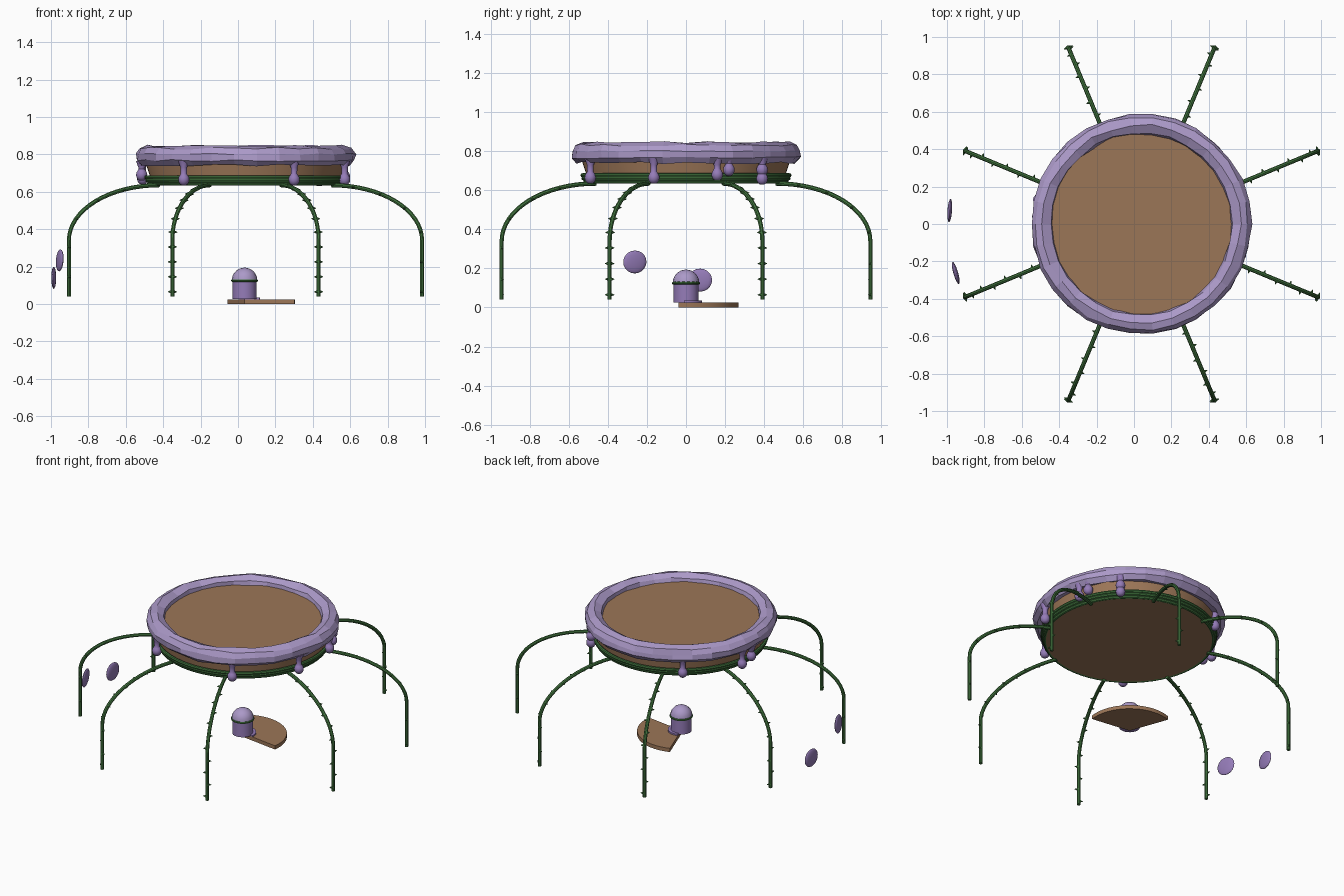
import bpy, bmesh, math, random
from mathutils import Matrix, Vector

random.seed(4)
if "Cube" in bpy.data.objects:
    bpy.data.objects.remove(bpy.data.objects["Cube"])

CX = 0.04  # x of the main axis


def material(name, rgb):
    m = bpy.data.materials.new(name)
    m.use_nodes = True
    m.diffuse_color = (*rgb, 1)
    m.node_tree.nodes["Principled BSDF"].inputs["Base Color"].default_value = (*rgb, 1)
    return m


BROWN = material("cake brown", (0.33, 0.18, 0.095))
GREEN = material("vine green", (0.055, 0.18, 0.05))
LILAC = material("pale lilac", (0.41, 0.32, 0.58))
PURPLE = material("purple", (0.30, 0.20, 0.48))


def finish(bm, name, mat, loc=(0, 0, 0), smooth=True):
    bmesh.ops.recalc_face_normals(bm, faces=bm.faces)
    me = bpy.data.meshes.new(name)
    bm.to_mesh(me)
    bm.free()
    me.materials.append(mat)
    ob = bpy.data.objects.new(name, me)
    ob.location = loc
    bpy.context.collection.objects.link(ob)
    if smooth:
        bpy.ops.object.select_all(action='DESELECT')
        ob.select_set(True)
        bpy.context.view_layer.objects.active = ob
        bpy.ops.object.shade_smooth_by_angle(angle=math.radians(40))
    return ob


def lathe(name, profile, mat, loc, segs=48, closed=False, jitter=0, smooth=True):
    """Revolve (radius, z) points; open profiles get flat caps."""
    bm = bmesh.new()
    rings = []
    for r, z in profile:
        ring = []
        for i in range(segs):
            a = math.tau * i / segs
            rr = r + random.uniform(-jitter, jitter)
            ring.append(bm.verts.new((rr * math.cos(a), rr * math.sin(a),
                                      z + random.uniform(-jitter, jitter))))
        rings.append(ring)
    pairs = list(zip(rings, rings[1:]))
    if closed:
        pairs.append((rings[-1], rings[0]))
    else:
        bm.faces.new(rings[0])
        bm.faces.new(rings[-1])
    for a, b in pairs:
        for i in range(segs):
            j = (i + 1) % segs
            bm.faces.new((a[i], a[j], b[j], b[i]))
    return finish(bm, name, mat, loc, smooth)


def hoop(name, radius, z, tube, loc, segs=64):
    pts = [(radius + tube * math.cos(math.tau * k / 8),
            z + tube * math.sin(math.tau * k / 8)) for k in range(8)]
    return lathe(name, pts, GREEN, loc, segs, closed=True)


def wedge(name, radius, z0, z1, mat, start=-8, end=110, n=20):
    """Pie slice with its tip on the post axis."""
    bm = bmesh.new()
    pts = [(0, 0)]
    for i in range(n + 1):
        a = math.radians(start + (end - start) * i / n)
        pts.append((radius * math.cos(a), radius * math.sin(a)))
    face = bm.faces.new([bm.verts.new((x, y, z0)) for x, y in pts])
    top = bmesh.ops.extrude_face_region(bm, geom=[face])["geom"]
    bmesh.ops.translate(bm, vec=(0, 0, z1 - z0),
                        verts=[v for v in top if isinstance(v, bmesh.types.BMVert)])
    return finish(bm, name, mat, (CX - 0.005, 0, 0))


# Raised cake disc, icing rim and vine hoops
axis = (CX, 0, 0)
lathe("cake_disc", [(0.51, 0.637), (0.51, 0.68), (0.53, 0.74), (0.53, 0.8)], BROWN, axis, 64)
rim = [(0.48, 0.79), (0.487, 0.825), (0.53, 0.846), (0.57, 0.832),
       (0.587, 0.8), (0.587, 0.768), (0.56, 0.74), (0.52, 0.752)]
lathe("icing_rim", rim, LILAC, axis, 30, closed=True, jitter=0.006, smooth=False)
for k, r in enumerate((0.515, 0.525, 0.53)):
    hoop("vine_hoop_%d" % (k + 1), r, 0.645 + 0.016 * k, 0.011, axis)

# Icing drips: x, y, height of the bead
drips = [(0.30, -0.49, 0.665), (0.57, -0.165, 0.665), (0.57, 0.16, 0.68),
         (0.55, 0.22, 0.705), (0.435, 0.39, 0.66), (0.435, 0.39, 0.705),
         (-0.29, -0.45, 0.665), (-0.28, 0.435, 0.665),
         (-0.51, 0.13, 0.67), (-0.515, 0.04, 0.69)]
for k, (x, y, z) in enumerate(drips):
    bead = [(0.03 * math.sin(math.pi * t / 8), z - 0.033 * math.cos(math.pi * t / 8))
            for t in range(1, 7)]
    neck = [(0.016, z + 0.032), (0.018, max(z + 0.04, 0.73)), (0.03, 0.765)]
    lathe("icing_drip_%d" % (k + 1), bead + neck, PURPLE, (x, y, 0), 14)

# Eight arched vine legs with thorns on alternating sides
path = [Vector((1.022, 0, 0.04 + 0.3 * i / 8)) for i in range(8)]
for i in range(17):
    a = math.pi / 2 * i / 16
    path.append(Vector((0.5 + 0.522 * math.cos(a), 0, 0.34 + 0.295 * math.sin(a))))


def along(dist):
    for p, q in zip(path, path[1:]):
        step = (q - p).length
        if dist <= step:
            return p.lerp(q, dist / step)
        dist -= step
    return path[-1]


def sweep(bm, pts, radius, sides=8):
    rings = []
    for i, p in enumerate(pts):
        t = (pts[min(i + 1, len(pts) - 1)] - pts[max(i - 1, 0)]).normalized()
        across = Vector((0, 1, 0))
        up = t.cross(across)
        rings.append([bm.verts.new(p + radius * (math.cos(math.tau * k / sides) * across
                      + math.sin(math.tau * k / sides) * up)) for k in range(sides)])
    for a, b in zip(rings, rings[1:]):
        for k in range(sides):
            j = (k + 1) % sides
            bm.faces.new((a[k], a[j], b[j], b[k]))
    bm.faces.new(rings[0])
    bm.faces.new(rings[-1])


for n in range(8):
    bm = bmesh.new()
    sweep(bm, path, 0.0115)
    for k in range(11):
        side = 1 if k % 2 else -1
        place = (Matrix.Translation(along(0.025 + 0.08 * k) + Vector((0, side * 0.016, 0)))
                 @ Matrix.Rotation(-side * math.pi / 2, 4, 'X'))
        bmesh.ops.create_cone(bm, cap_ends=True, segments=6, radius1=0.01,
                              radius2=0.001, depth=0.02, matrix=place)
    leg = finish(bm, "vine_leg_%d" % (n + 1), GREEN, axis)
    leg.rotation_euler.z = math.radians(22.5 + 45 * n)

# Small post with domed cap, standing on a cake slice
post = (CX - 0.005, 0, 0)
lathe("post", [(0.064, 0.026), (0.064, 0.125)], PURPLE, post, 24)
hoop("post_band", 0.064, 0.125, 0.008, post, 24)
dome = [(0.068 * math.cos(a), 0.128 + 0.066 * math.sin(a))
        for a in (math.radians(d) for d in range(0, 90, 17))]
lathe("post_dome", dome, LILAC, post, 16)
wedge("cake_slice", 0.27, 0, 0.025, BROWN)
wedge("slice_icing", 0.082, 0.025, 0.035, PURPLE)

# Two flattened discs floating at one side
for name, loc, turn, tilt in (("right_disc_back", (-0.985, 0.072, 0.14), -4, 0),
                              ("right_disc_front", (-0.953, -0.262, 0.233), 16, 4)):
    bm = bmesh.new()
    bmesh.ops.create_uvsphere(bm, u_segments=16, v_segments=10, radius=0.062)
    bmesh.ops.scale(bm, vec=(0.2, 1, 0.95), verts=bm.verts)
    disc = finish(bm, name, PURPLE, loc)
    disc.rotation_euler = (0, math.radians(tilt), math.radians(turn))
